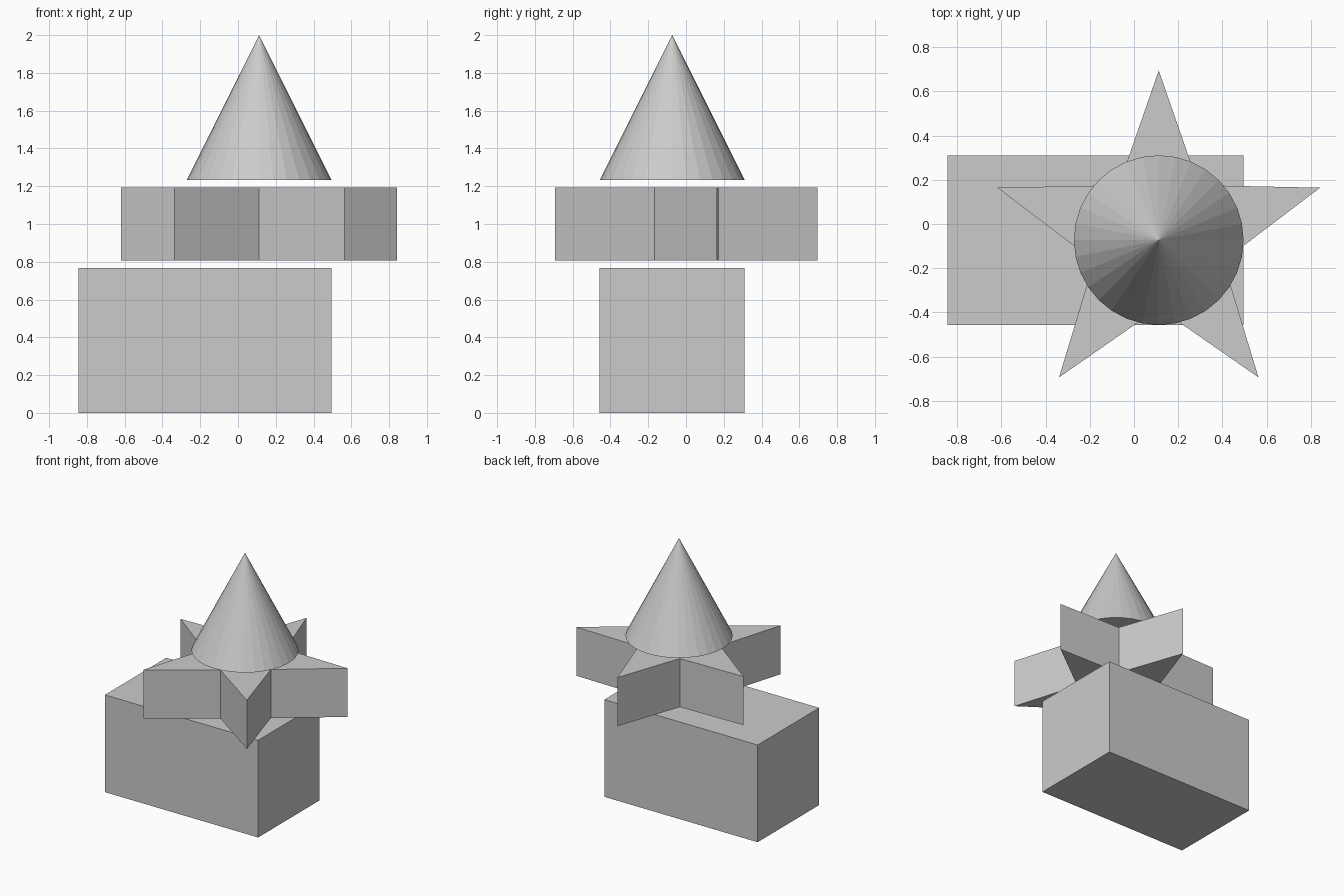
import bpy, bmesh
from math import sin, cos, pi

if "Cube" in bpy.data.objects:
    bpy.data.objects.remove(bpy.data.objects["Cube"])

U = 0.768              # shared module: block height, star radius, cone height
CX, CY = 0.112, -0.073  # common axis of star and cone
GAP = 0.04


def add_object(name, bm):
    bmesh.ops.recalc_face_normals(bm, faces=bm.faces)
    mesh = bpy.data.meshes.new(name)
    bm.to_mesh(mesh)
    bm.free()
    obj = bpy.data.objects.new(name, mesh)
    bpy.context.collection.objects.link(obj)
    return obj


def prism(name, outline, z0, z1):
    """Extrude a flat outline from z0 up to z1."""
    bm = bmesh.new()
    face = bm.faces.new([bm.verts.new((x, y, z0)) for x, y in outline])
    ext = bmesh.ops.extrude_face_region(bm, geom=[face])
    top = [v for v in ext["geom"] if isinstance(v, bmesh.types.BMVert)]
    bmesh.ops.translate(bm, verts=top, vec=(0, 0, z1 - z0))
    return add_object(name, bm)


# Bottom block
x0, x1 = -0.844, CX + U / 2
y0, y1 = CY - U / 2, CY + U / 2
prism("base_block", [(x0, y0), (x1, y0), (x1, y1), (x0, y1)], 0, U)

# Five-pointed star slab, floating just above the block
star = []
for i in range(10):
    r = U if i % 2 == 0 else U * 0.4
    a = pi / 2 + i * pi / 5
    star.append((CX + r * cos(a), CY + r * sin(a)))
star_z = U + GAP
prism("star_slab", star, star_z, star_z + U / 2)

# Flat-faceted cone on top
bpy.ops.mesh.primitive_cone_add(vertices=32, radius1=U / 2, radius2=0, depth=U,
                                location=(CX, CY, 2 - U / 2))
bpy.context.object.name = "top_cone"
